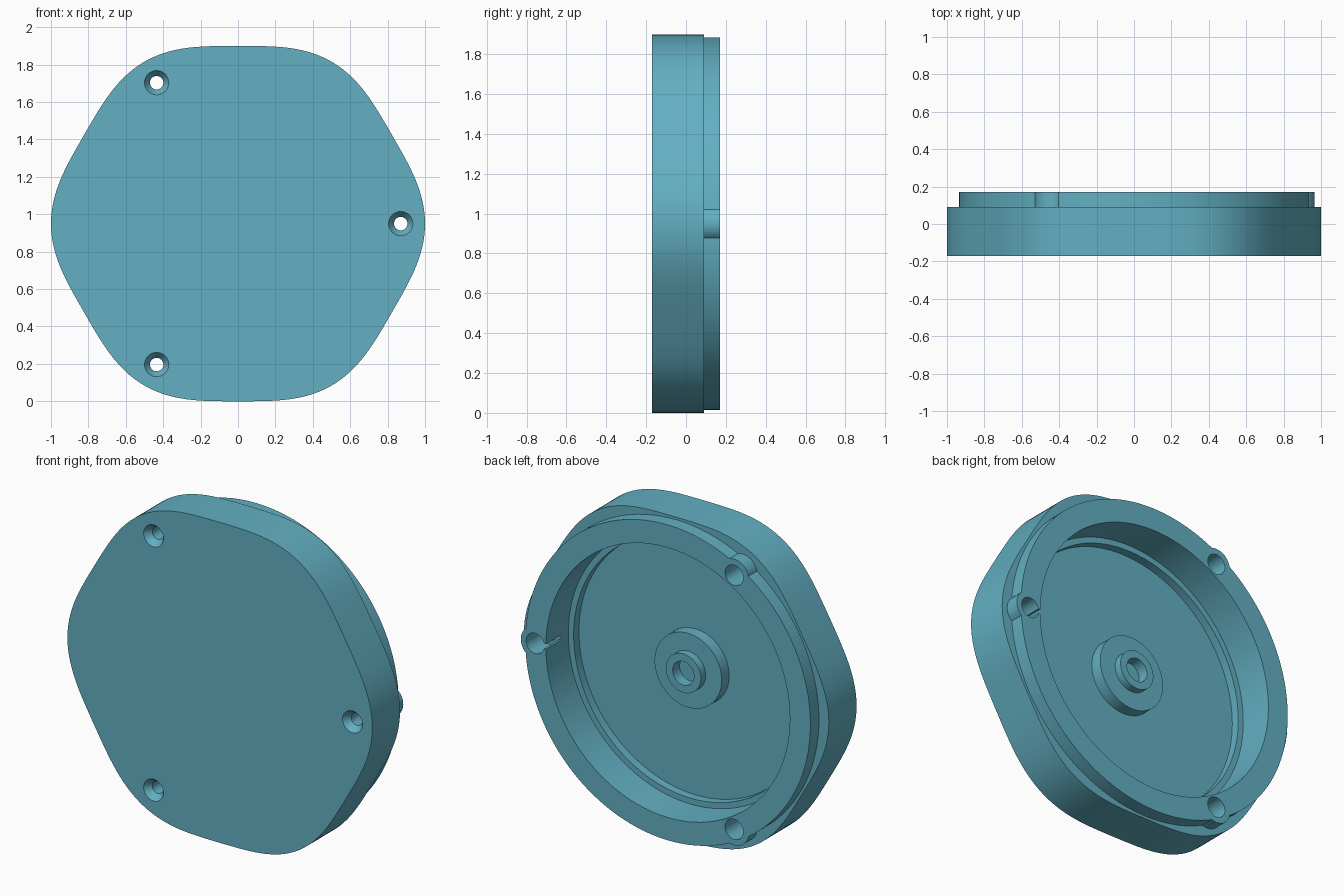
import bpy, bmesh, math

if "Cube" in bpy.data.objects:
    bpy.data.objects.remove(bpy.data.objects["Cube"])

CZ = 0.95                      # height of the cover axis
BOLT_R = 0.87                  # bolt circle radius
BOLTS = [math.radians(a) for a in (0, 120, 240)]

teal = bpy.data.materials.new("teal")
teal.diffuse_color = (0.125, 0.43, 0.54, 1)
teal.use_nodes = True
teal.node_tree.nodes["Principled BSDF"].inputs["Base Color"].default_value = teal.diffuse_color


def finish(bm, name):
    bmesh.ops.recalc_face_normals(bm, faces=bm.faces)
    me = bpy.data.meshes.new(name)
    bm.to_mesh(me)
    bm.free()
    me.materials.append(teal)
    ob = bpy.data.objects.new(name, me)
    bpy.context.collection.objects.link(ob)
    return ob


def loft(name, profile, n, x=0, z=CZ, outline=lambda a: 1.0):
    """Closed solid around the y axis from (radius, y) points, capped at both ends."""
    bm = bmesh.new()
    rings = []
    for r, y in profile:
        ring = []
        for i in range(n):
            a = 2 * math.pi * i / n
            q = r * outline(a)
            ring.append(bm.verts.new((x + q * math.cos(a), y, z + q * math.sin(a))))
        rings.append(ring)
    for a, b in zip(rings, rings[1:]):
        for i in range(n):
            j = (i + 1) % n
            bm.faces.new((a[i], a[j], b[j], b[i]))
    bm.faces.new(rings[0])
    bm.faces.new(rings[-1])
    return finish(bm, name)


def slot(name, ang):
    """Narrow radial box from the bolt bore to the inner wall."""
    bm = bmesh.new()
    bmesh.ops.create_cube(bm, size=1)
    ca, sa = math.cos(ang), math.sin(ang)
    for v in bm.verts:
        r, y, t = 0.81 + v.co.x * 0.10, 0.115 + v.co.y * 0.17, v.co.z * 0.03
        v.co = (r * ca - t * sa, y, CZ + r * sa + t * ca)
    return finish(bm, name)


def combine(target, tool, op):
    m = target.modifiers.new(op, 'BOOLEAN')
    m.operation, m.object, m.solver = op, tool, 'EXACT'
    bpy.context.view_layer.objects.active = target
    bpy.ops.object.modifier_apply(modifier=m.name)
    bpy.data.objects.remove(tool, do_unlink=True)


# Wavy six-lobed cover plate
cover = loft("cover", [(1, -0.17), (1, 0.09)], 180,
             outline=lambda a: 0.975 + 0.025 * math.cos(6 * a))

# Round rim and bolt bosses on the back
combine(cover, loft("rim", [(0.935, 0.0), (0.935, 0.17)], 160), 'UNION')
for a in BOLTS:
    combine(cover, loft("boss", [(0.095, 0.01), (0.095, 0.17)], 40,
                        BOLT_R * math.cos(a), CZ + BOLT_R * math.sin(a)), 'UNION')

# Stepped cavity
combine(cover, loft("cavity", [(0.765, -0.09), (0.765, -0.04), (0.80, -0.04),
                               (0.80, 0.25)], 160), 'DIFFERENCE')

# Countersunk bolt holes with wide back bores and slots
for a in BOLTS:
    combine(cover, loft("bolt_hole", [(0.0725, -0.18), (0.065, -0.17), (0.036, -0.13),
                                      (0.036, 0.03), (0.06, 0.03), (0.06, 0.25)], 32,
                        BOLT_R * math.cos(a), CZ + BOLT_R * math.sin(a)), 'DIFFERENCE')
    combine(cover, slot("slot", a), 'DIFFERENCE')

# Central hub: wide disc, raised collar and blind bore
hub = loft("hub", [(0.22, -0.10), (0.22, -0.02), (0.115, -0.02), (0.115, 0.025),
                   (0.07, 0.025), (0.07, -0.04)], 64)

for ob in (cover, hub):
    bpy.ops.object.select_all(action='DESELECT')
    ob.select_set(True)
    bpy.context.view_layer.objects.active = ob
    bpy.ops.object.shade_smooth_by_angle(angle=math.radians(30))
